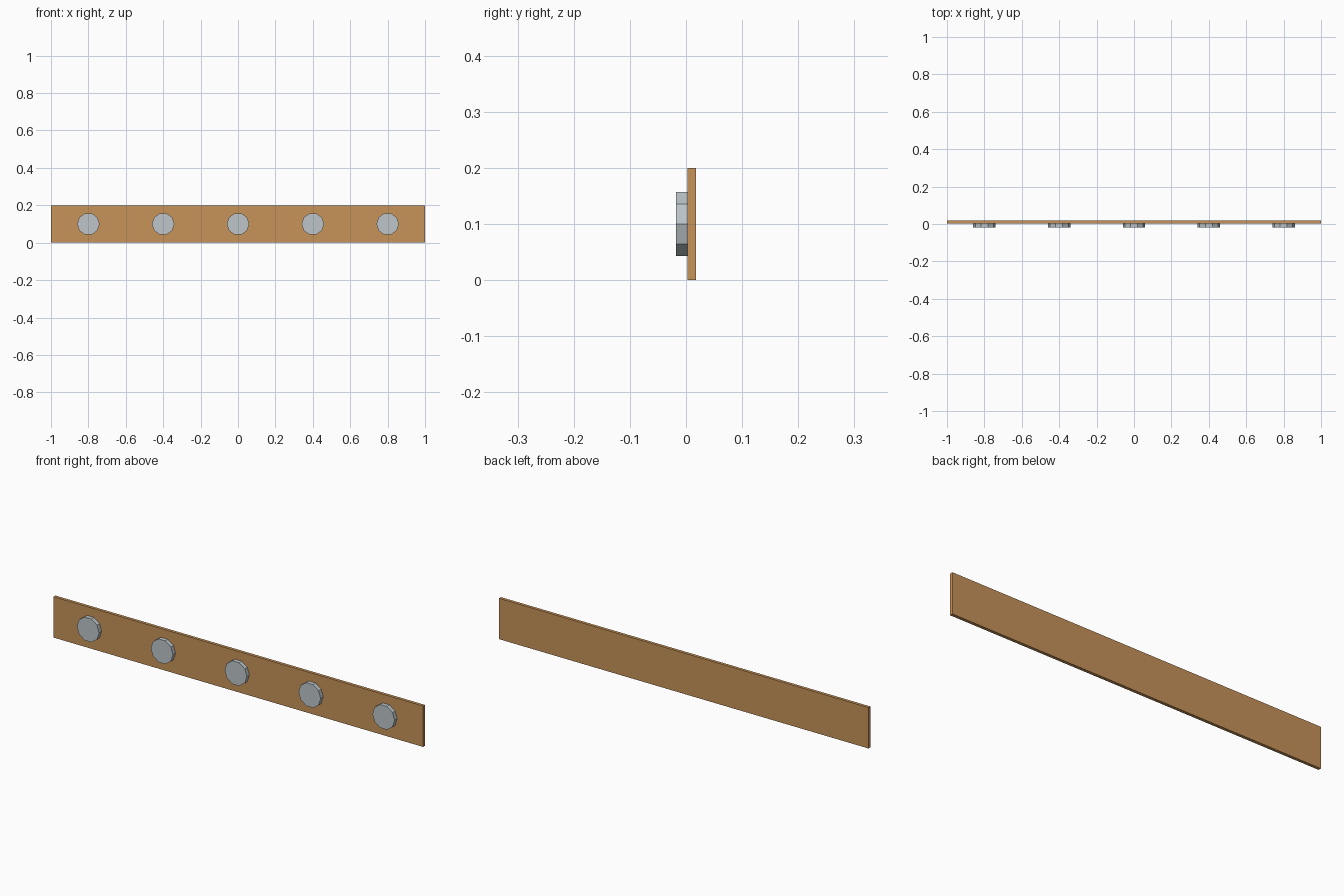
import bpy
from math import pi

default = bpy.data.objects.get("Cube")
if default:
    bpy.data.objects.remove(default, do_unlink=True)


def material(name, rgb):
    mat = bpy.data.materials.new(name)
    mat.use_nodes = True
    colour = (*rgb, 1)
    mat.diffuse_color = colour
    mat.node_tree.nodes["Principled BSDF"].inputs["Base Color"].default_value = colour
    return mat


def finish(name, mat):
    obj = bpy.context.object
    obj.name = obj.data.name = name
    obj.data.materials.append(mat)
    return obj


wood = material("warm_wood", (0.57, 0.295, 0.1))
metal = material("pale_metal", (0.51, 0.56, 0.585))

BACK, JOINT, FRONT = 0.0175, 0.0025, -0.0175
HEIGHT = 0.2

# Backing board
bpy.ops.mesh.primitive_cube_add(size=1, location=(0, (BACK + JOINT) / 2, HEIGHT / 2))
board = finish("board", wood)
board.scale = (2, BACK - JOINT, HEIGHT)
bpy.ops.object.transform_apply(location=False, rotation=False, scale=True)

# Row of ten-sided studs on the front, each with a corner pointing sideways
for i in range(5):
    bpy.ops.mesh.primitive_cylinder_add(
        vertices=10, radius=0.06, depth=JOINT - FRONT,
        location=(0.4 * (i - 2), (JOINT + FRONT) / 2, HEIGHT / 2),
        rotation=(pi / 2, 0, 0))
    stud = finish(f"stud_{i + 1}", metal)
    # Turn about the stud's own axis
    stud.rotation_euler = (pi / 2, pi / 2, 0)
    bpy.ops.object.transform_apply(location=False, rotation=True, scale=False)
